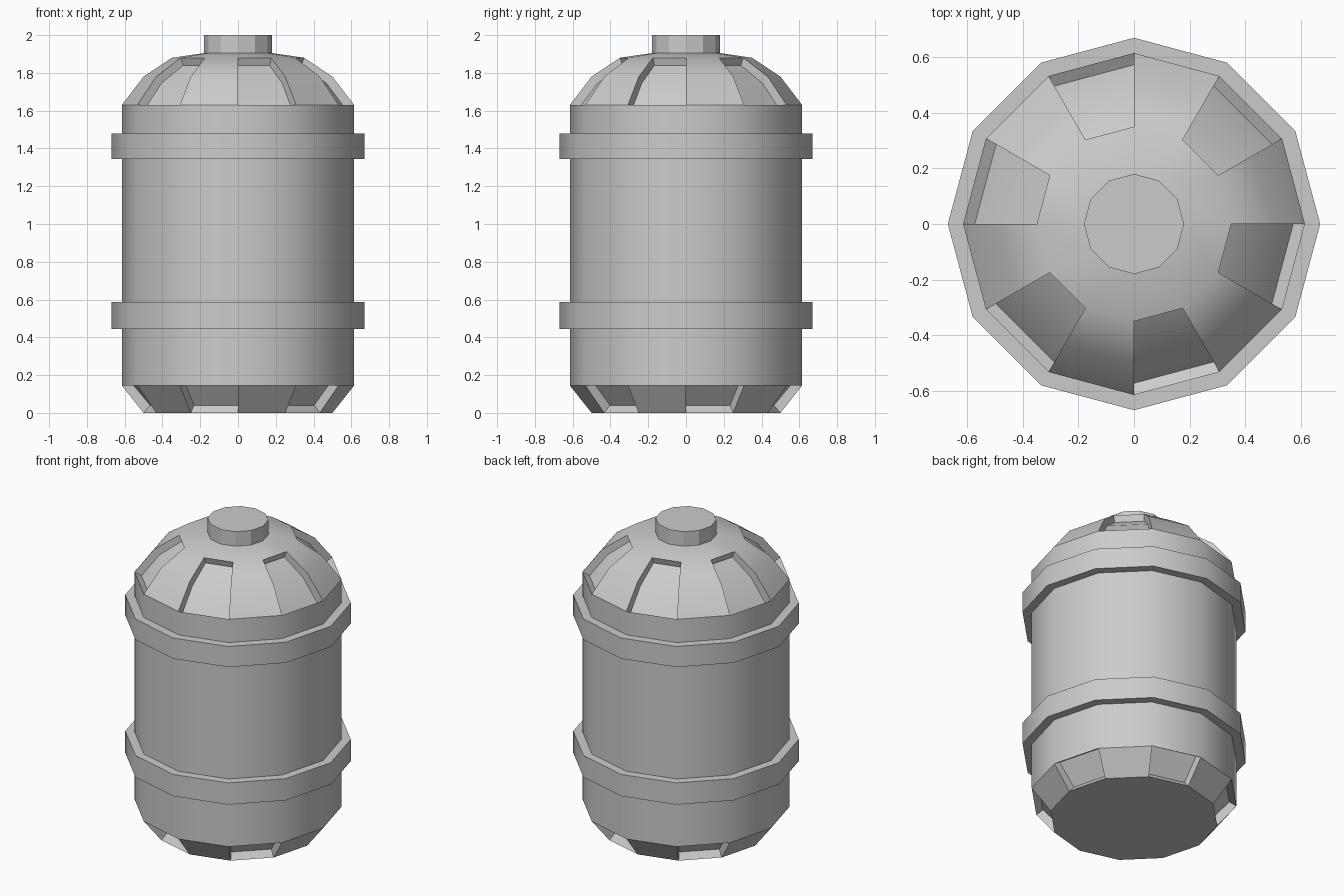
import bpy
import bmesh
from math import radians, sin, cos

SIDES = 12
STEP = radians(360 / SIDES)

cube = bpy.data.objects.get("Cube")
if cube:
    bpy.data.objects.remove(cube, do_unlink=True)

metal = bpy.data.materials.new("grey_metal")
metal.use_nodes = True
GREY = (0.6, 0.6, 0.6, 1)
metal.diffuse_color = GREY
metal.node_tree.nodes["Principled BSDF"].inputs["Base Color"].default_value = GREY


def finish(name, bm, smooth=True):
    """Weld, orient and link a mesh as a named part."""
    bmesh.ops.remove_doubles(bm, verts=bm.verts, dist=0.0005)
    bmesh.ops.recalc_face_normals(bm, faces=bm.faces)
    mesh = bpy.data.meshes.new(name)
    bm.to_mesh(mesh)
    bm.free()
    mesh.materials.append(metal)
    obj = bpy.data.objects.new(name, mesh)
    bpy.context.collection.objects.link(obj)
    if smooth:
        bpy.ops.object.select_all(action='DESELECT')
        obj.select_set(True)
        bpy.context.view_layer.objects.active = obj
        bpy.ops.object.shade_smooth_by_angle(angle=radians(35))
    return obj


def point(profile_point, i):
    r, z = profile_point
    return (r * cos(i * STEP), r * sin(i * STEP), z)


def quad(bm, *corners):
    bm.faces.new([bm.verts.new(c) for c in corners])


def strip(bm, profile, i):
    """One sector of a turned surface."""
    for a, b in zip(profile, profile[1:]):
        quad(bm, point(a, i), point(a, i + 1), point(b, i + 1), point(b, i))


def recess(bm, outer, inner, i):
    """One sector with a sunken floor and four walls."""
    strip(bm, inner, i)
    for end in (0, -1):
        strip(bm, [outer[end], inner[end]], i)
    for side in (i, i + 1):
        for k in range(len(outer) - 1):
            quad(bm, point(outer[k], side), point(outer[k + 1], side),
                 point(inner[k + 1], side), point(inner[k], side))


def disc(bm, rim):
    bm.faces.new([bm.verts.new(point(rim, i)) for i in range(SIDES)])


# Tank shell: alternate sectors of the dome and the foot are sunken
dome = [(0.615, 1.63), (0.5, 1.78), (0.35, 1.88)]
dome_floor = [(0.573, 1.605), (0.468, 1.745), (0.335, 1.84)]
foot = [(0.5, 0.0), (0.615, 0.145)]
foot_floor = [(0.465, 0.04), (0.573, 0.17)]

bm = bmesh.new()
for i in range(SIDES):
    strip(bm, [foot[-1], dome[0]], i)
    strip(bm, [dome[-1], (0.18, 1.905)], i)
    if i % 2:
        recess(bm, dome, dome_floor, i)
        strip(bm, foot, i)
    else:
        strip(bm, dome, i)
        recess(bm, foot, foot_floor, i)
disc(bm, foot[0])
finish("tank_shell", bm)

# Filler cap on top
bm = bmesh.new()
for i in range(SIDES):
    strip(bm, [(0.18, 1.9), (0.18, 2.0)], i)
disc(bm, (0.18, 2.0))
finish("filler_cap", bm, smooth=False)

# Two raised hoops around the body
for name, low, high in (("lower_hoop", 0.445, 0.587), ("upper_hoop", 1.343, 1.478)):
    bm = bmesh.new()
    for i in range(SIDES):
        strip(bm, [(0.61, low), (0.67, low), (0.67, high), (0.61, high), (0.61, low)], i)
    finish(name, bm)
